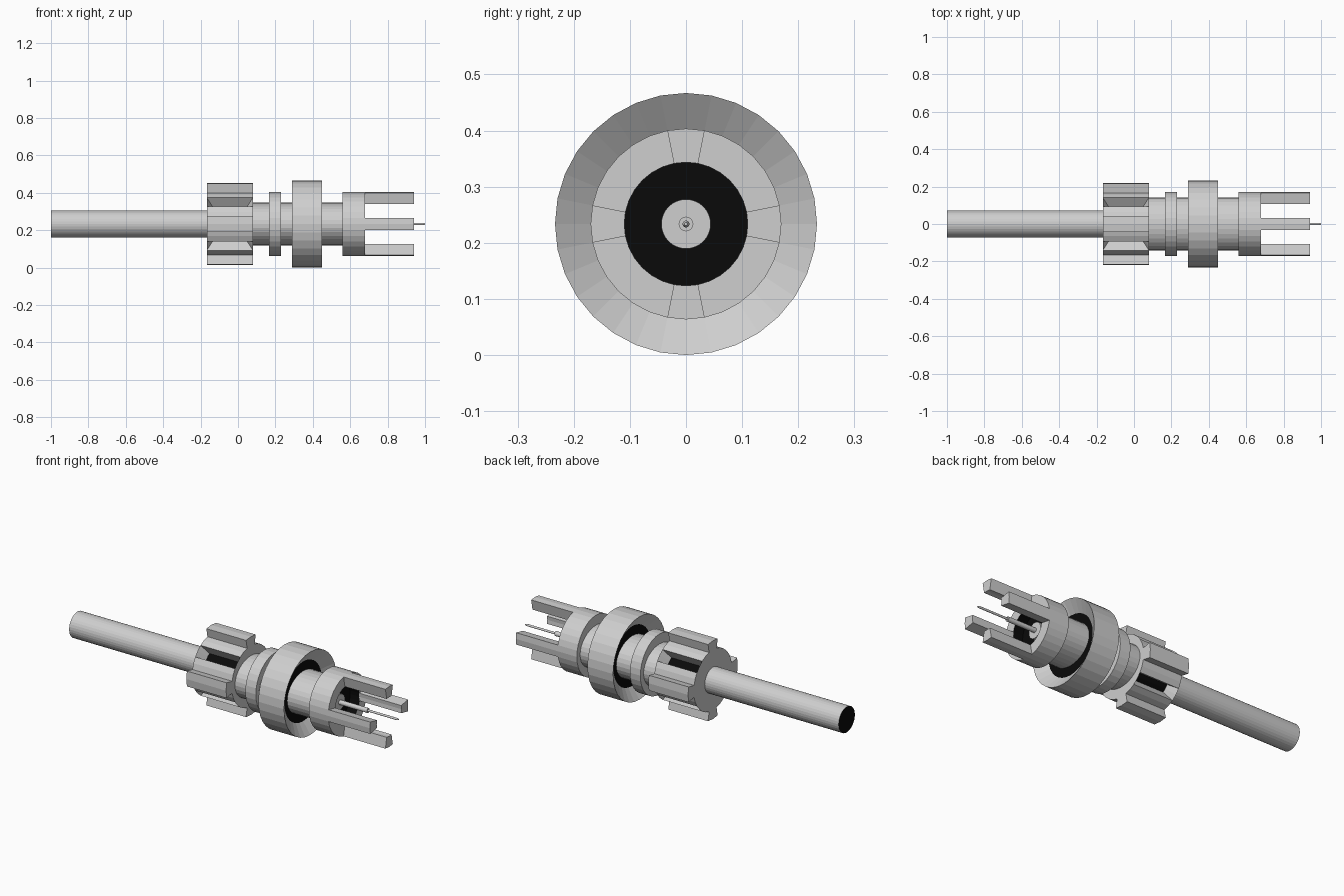
import bpy, bmesh, math

if "Cube" in bpy.data.objects:
    bpy.data.objects.remove(bpy.data.objects["Cube"])

CZ = 0.2335          # height of the long axis
SEG = 32


def material(name, c):
    m = bpy.data.materials.new(name)
    m.diffuse_color = (c, c, c, 1)
    m.use_nodes = True
    m.node_tree.nodes["Principled BSDF"].inputs["Base Color"].default_value = m.diffuse_color
    return m


GREY = material("light_grey", 0.62)
BLACK = material("black", 0.003)


def ring_point(x, r, a, wide=1.0):
    return (x, r * math.cos(a) * wide, r * math.sin(a))


def finish(bm, name):
    bmesh.ops.recalc_face_normals(bm, faces=bm.faces)
    me = bpy.data.meshes.new(name)
    bm.to_mesh(me)
    bm.free()
    me.materials.append(GREY)
    me.materials.append(BLACK)
    ob = bpy.data.objects.new(name, me)
    ob.location.z = CZ
    bpy.context.collection.objects.link(ob)
    return ob


def lathe(name, profile, black=(), wide=1.0):
    """Turn an (x, radius) profile about the x axis; listed spans are black."""
    bm = bmesh.new()
    rows = []
    for x, r in profile:
        if r == 0:
            rows.append([bm.verts.new((x, 0, 0))] * SEG)
        else:
            rows.append([bm.verts.new(ring_point(x, r, 2 * math.pi * i / SEG, wide))
                         for i in range(SEG)])
    for k in range(len(rows) - 1):
        a, b = rows[k], rows[k + 1]
        for i in range(SEG):
            j = (i + 1) % SEG
            quad = list(dict.fromkeys([a[i], a[j], b[j], b[i]]))
            f = bm.faces.new(quad)
            f.material_index = 1 if k in black else 0
    return finish(bm, name)


# cable with a dark cut end
lathe("cable", [(-1, 0), (-1, 0.072), (-0.16, 0.072), (-0.16, 0)], black=(0,))

# slightly oval body, collar and dished coupling ring with dark inner web
lathe("body", [(0.07, 0), (0.07, 0.114), (0.57, 0.114), (0.57, 0)], wide=1.24)
lathe("collar", [(0.165, 0), (0.165, 0.17), (0.23, 0.17), (0.23, 0)])
lathe("coupling_ring", [(0.335, 0), (0.335, 0.168), (0.29, 0.2335), (0.45, 0.2335),
                        (0.405, 0.168), (0.405, 0)], black=(0, 4))

# socket head with dark bore
lathe("socket_head", [(0.56, 0), (0.56, 0.17), (0.68, 0.17), (0.68, 0.11),
                      (0.62, 0.11), (0.62, 0)], black=(3, 4))

# stepped centre contact
lathe("contact_pin", [(0.61, 0), (0.61, 0.044), (0.635, 0.044), (0.635, 0.013),
                      (0.81, 0.013), (0.81, 0.006), (0.99, 0.006), (1.0, 0.003), (1.0, 0)])

# four prongs around the socket
step = 2 * math.pi / SEG
for n in range(4):
    bm = bmesh.new()
    mid = n * math.pi / 2
    outline = [(0.17, -1), (0.17, 0), (0.17, 1), (0.11, 1), (0.11, 0), (0.11, -1)]
    ends = [[bm.verts.new(ring_point(x, r, mid + s * step)) for r, s in outline]
            for x in (0.675, 0.94)]
    for e in ends:
        bm.faces.new(e)
    for i in range(6):
        j = (i + 1) % 6
        bm.faces.new((ends[0][i], ends[0][j], ends[1][j], ends[1][i]))
    finish(bm, "prong_%d" % (n + 1))

# grip nut: drum with four ribs pushed out and four tapered pockets pushed in
X0, X1 = -0.167, 0.08
XM = (X0 + X1) / 2
bm = bmesh.new()
drum = [[bm.verts.new(ring_point(x, 0.17, i * step)) for i in range(SEG)] for x in (X0, X1)]
for e in drum:
    bm.faces.new(e)
sides = []
for i in range(SEG):
    j = (i + 1) % SEG
    sides.append(bm.faces.new((drum[0][i], drum[0][j], drum[1][j], drum[1][i])))
bmesh.ops.recalc_face_normals(bm, faces=bm.faces)


def push(faces, radial, along, mat):
    out = bmesh.ops.extrude_face_region(bm, geom=faces)["geom"]
    bmesh.ops.delete(bm, geom=[f for f in faces if f.is_valid], context='FACES_ONLY')
    for g in out:
        if isinstance(g, bmesh.types.BMVert):
            g.co = (XM + (g.co.x - XM) * along, g.co.y * radial, g.co.z * radial)
        elif isinstance(g, bmesh.types.BMFace):
            g.material_index = mat


for n in range(4):
    k = n * 8
    rib = [sides[k - 1], sides[k]]
    pocket = [sides[k + 3], sides[k + 4]]
    push(rib, 0.22 / 0.17, 1.0, 0)
    push(pocket, 0.11 / 0.17, 0.74, 1)
finish(bm, "grip_nut")
